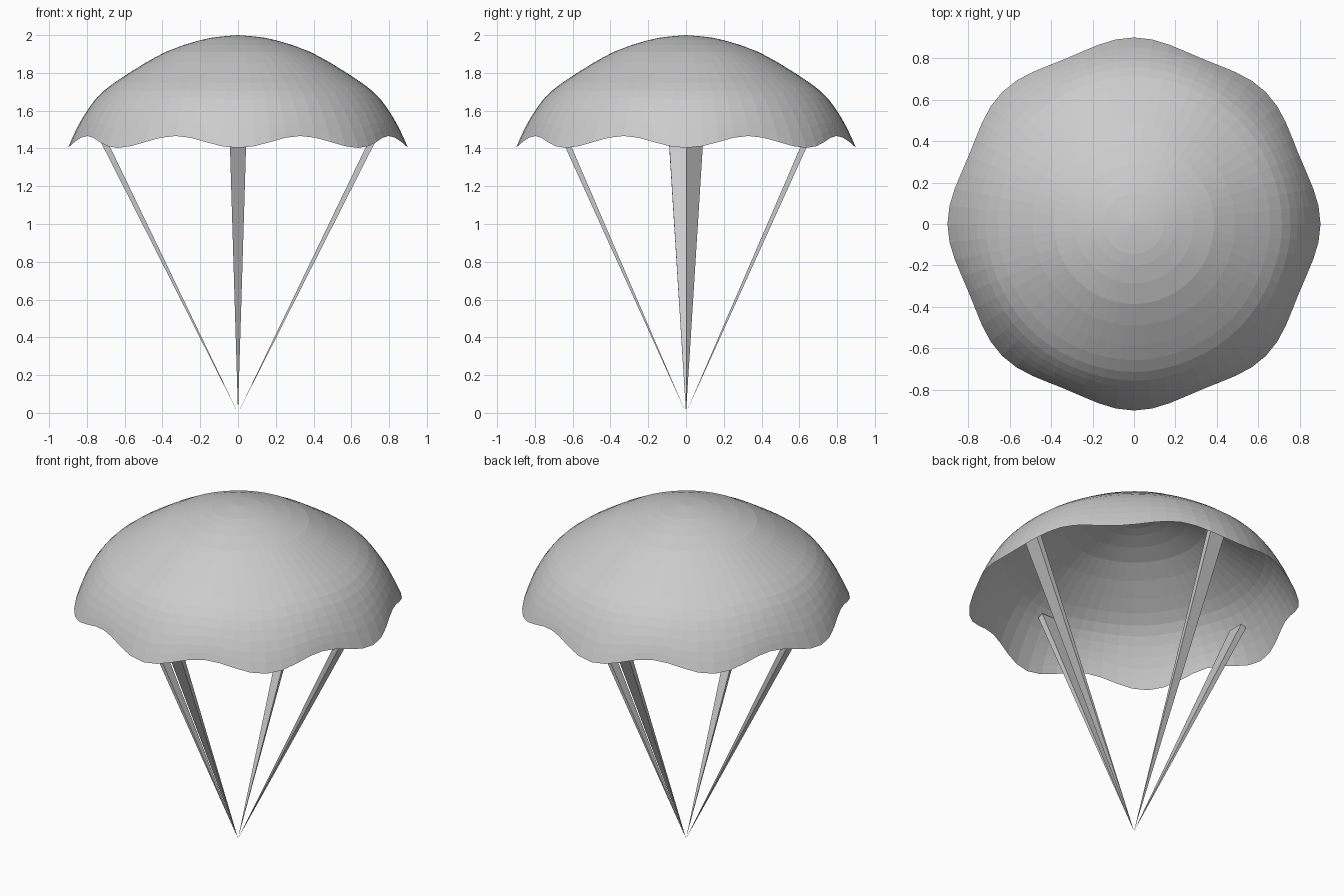
import bpy
from math import sin, cos, pi
from mathutils import Vector

if "Cube" in bpy.data.objects:
    bpy.data.objects.remove(bpy.data.objects["Cube"])

SEGMENTS, LOBES, STEPS = 64, 8, 2


def make_object(name, verts, faces):
    mesh = bpy.data.meshes.new(name)
    mesh.from_pydata(verts, [], faces)
    mesh.validate()
    obj = bpy.data.objects.new(name, mesh)
    bpy.context.collection.objects.link(obj)
    return obj


def smooth_path(points, steps):
    """Catmull-Rom curve through the points."""
    p = [Vector(q) for q in points]
    p = [2 * p[0] - p[1]] + p + [2 * p[-1] - p[-2]]
    out = []
    for i in range(1, len(p) - 2):
        a, b, c, d = p[i - 1:i + 3]
        for k in range(steps):
            t = k / steps
            out.append(0.5 * (2 * b + (c - a) * t + (2 * a - 5 * b + 4 * c - d) * t ** 2
                              + (3 * b - a - 3 * c + d) * t ** 3))
    return out + [p[-2]]


# Canopy: revolved dome whose lower edge is scalloped into eight lobes
profile = smooth_path([(0, 2.0), (0.1, 1.991), (0.2, 1.973), (0.386, 1.91), (0.585, 1.794),
                       (0.714, 1.702), (0.79, 1.613), (0.853, 1.507), (0.9, 1.403)], STEPS)
verts, faces = [(0, 0, 2.0)], []
rows = profile[1:]
for j, (r, z) in enumerate(rows):
    w = ((j + 1) / len(rows)) ** 5
    for i in range(SEGMENTS):
        a = 2 * pi * i / SEGMENTS
        dip = w * (1 - cos(LOBES * a)) / 2
        rr = r - 0.037 * dip
        verts.append((rr * cos(a), rr * sin(a), z + 0.063 * dip))
for i in range(SEGMENTS):
    n = (i + 1) % SEGMENTS
    faces.append((0, 1 + i, 1 + n))
    for j in range(len(rows) - 1):
        u, v = 1 + j * SEGMENTS, 1 + (j + 1) * SEGMENTS
        faces.append((u + i, v + i, v + n, u + n))
make_object("canopy", verts, faces)


# Straps: flat tapered bars running from one point at the bottom to the canopy
def strap(name, out, reach, height, side_min, side_max, thickness=0.036):
    out = Vector(out)
    side = Vector((-out.y, out.x, 0))
    top = out * reach + Vector((0, 0, height))
    normal = (out * height - Vector((0, 0, reach))).normalized() * thickness / 2
    corners = [top + side * s + normal * n
               for s, n in ((side_min, -1), (side_max, -1), (side_max, 1), (side_min, 1))]
    make_object(name, [(0, 0, 0)] + corners,
                [(1, 2, 3, 4), (0, 2, 1), (0, 3, 2), (0, 4, 3), (0, 1, 4)])


for label, sign in (("right", 1), ("left", -1)):
    strap(label + "_strap", (sign, 0, 0), 0.780, 1.58, 0.0, 0.099)
for label, sign in (("back", 1), ("front", -1)):
    strap(label + "_strap", (0, sign, 0), 0.734, 1.66, -0.05, 0.05)
